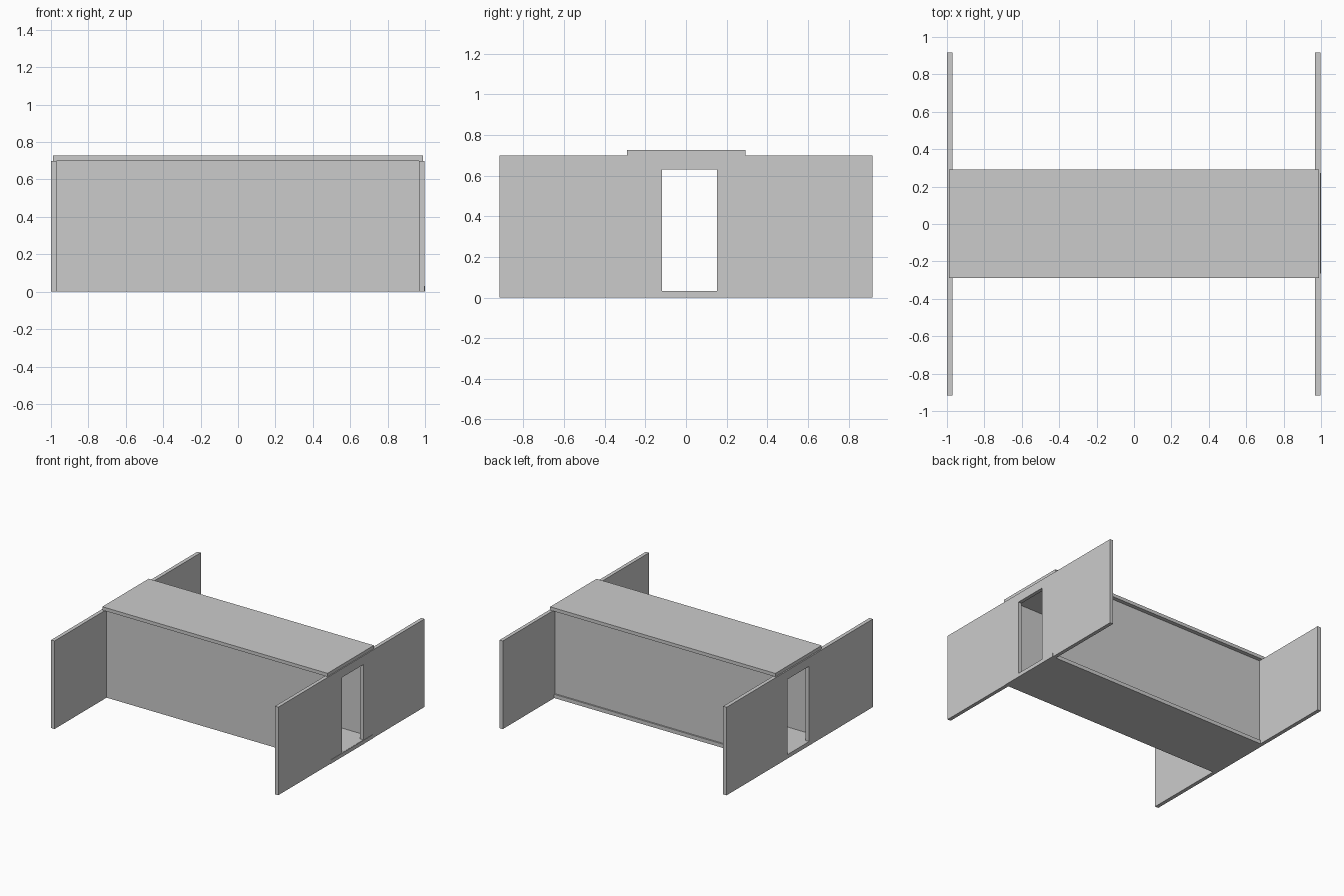
import bpy, bmesh

if "Cube" in bpy.data.objects:
    bpy.data.objects.remove(bpy.data.objects["Cube"])


def finish(bm, name):
    bmesh.ops.recalc_face_normals(bm, faces=bm.faces)
    mesh = bpy.data.meshes.new(name)
    bm.to_mesh(mesh)
    bm.free()
    obj = bpy.data.objects.new(name, mesh)
    bpy.context.collection.objects.link(obj)
    return obj


def box(name, x, y, z):
    """Box given by its (min, max) range on each axis."""
    bm = bmesh.new()
    bmesh.ops.create_cube(bm, size=1)
    for v in bm.verts:
        v.co = [r[0] if c < 0 else r[1] for c, r in zip(v.co, (x, y, z))]
    return finish(bm, name)


def doorway_wall(name, x, y, z, door_y, door_z):
    """Slab across the corridor end with a rectangular opening."""
    bm = bmesh.new()

    def ring(ry, rz):
        return [bm.verts.new((x[0], a, b)) for a, b in
                ((ry[0], rz[0]), (ry[1], rz[0]), (ry[1], rz[1]), (ry[0], rz[1]))]

    outer, inner = ring(y, z), ring(door_y, door_z)
    faces = []
    for i in range(4):
        j = (i + 1) % 4
        faces.append(bm.faces.new((outer[i], outer[j], inner[j], inner[i])))
    ext = bmesh.ops.extrude_face_region(bm, geom=faces, use_keep_orig=True)
    moved = [g for g in ext["geom"] if isinstance(g, bmesh.types.BMVert)]
    bmesh.ops.translate(bm, verts=moved, vec=(x[1] - x[0], 0, 0))
    return finish(bm, name)


# End walls, each with a doorway
for side, x in (("left", (-1.0, -0.97)), ("right", (0.968, 0.997))):
    doorway_wall(side + "_end_wall", x, (-0.918, 0.918), (0, 0.70),
                 (-0.118, 0.152), (0.032, 0.63))

# Corridor floor, pushed slightly through the right end wall
box("floor", (-0.99, 1.0), (-0.265, 0.272), (0, 0.03))

# Long corridor walls standing on the floor
box("front_wall", (-0.972, 0.97), (-0.265, -0.235), (0.03, 0.70))
box("back_wall", (-0.972, 0.97), (0.23, 0.26), (0.03, 0.70))

# Overhanging roof slab
box("roof", (-0.99, 0.99), (-0.29, 0.292), (0.70, 0.727))
